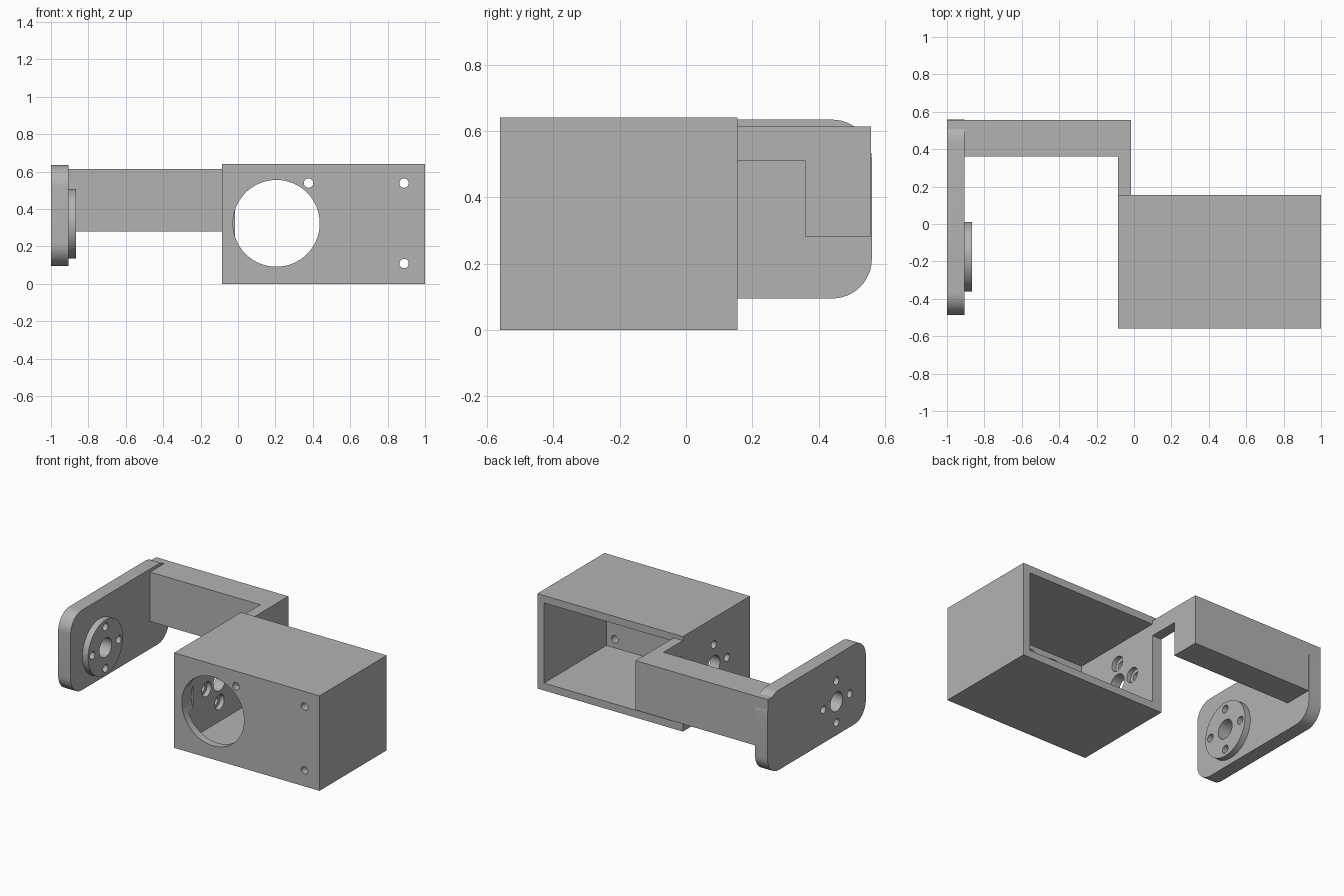
import bpy, bmesh
from math import pi, radians, sin, cos
from mathutils import Matrix, Vector

cube = bpy.data.objects.get("Cube")
if cube:
    bpy.data.objects.remove(cube, do_unlink=True)

grey = bpy.data.materials.new("matte grey")
grey.use_nodes = True
colour = (0.45, 0.45, 0.45, 1)
grey.diffuse_color = colour
grey.node_tree.nodes["Principled BSDF"].inputs["Base Color"].default_value = colour


def finish(name, bm):
    bmesh.ops.recalc_face_normals(bm, faces=bm.faces)
    mesh = bpy.data.meshes.new(name)
    bm.to_mesh(mesh)
    bm.free()
    mesh.materials.append(grey)
    ob = bpy.data.objects.new(name, mesh)
    bpy.context.collection.objects.link(ob)
    return ob


def box(name, low, high, corner=0):
    """Box between two corners; corner rounds the edges that run along x."""
    low, high = Vector(low), Vector(high)
    bm = bmesh.new()
    bmesh.ops.create_cube(bm, size=1, matrix=Matrix.Translation((low + high) / 2)
                          @ Matrix.Diagonal((*(high - low), 1)))
    if corner:
        edges = [e for e in bm.edges
                 if abs(e.verts[0].co.x - e.verts[1].co.x) > 0.01]
        bmesh.ops.bevel(bm, geom=edges, offset=corner, segments=12,
                        profile=0.5, affect='EDGES')
    return finish(name, bm)


def cylinder(name, centre, radius, length, axis, sides=32):
    turn = Matrix.Rotation(pi / 2, 4, 'Y' if axis == 'x' else 'X')
    bm = bmesh.new()
    bmesh.ops.create_cone(bm, cap_ends=True, segments=sides, radius1=radius,
                          radius2=radius, depth=length,
                          matrix=Matrix.Translation(centre) @ turn)
    return finish(name, bm)


def cut(ob, cutter):
    """Subtract the cutter from the part and discard it."""
    cutter.hide_render = True
    mod = ob.modifiers.new("cut", 'BOOLEAN')
    mod.operation, mod.solver, mod.object = 'DIFFERENCE', 'EXACT', cutter
    bpy.context.view_layer.objects.active = ob
    bpy.ops.object.modifier_apply(modifier=mod.name)
    bpy.data.objects.remove(cutter, do_unlink=True)


# Shared pivot axis and its ring of screw holes
PIVOT_Y, PIVOT_Z, RING = -0.175, 0.32, 0.14


def screw_ring(ob, x, length, radius):
    for i in range(4):
        a = i * pi / 2
        spot = (x, PIVOT_Y + RING * cos(a), PIVOT_Z + RING * sin(a))
        cut(ob, cylinder("screw_cutter", spot, radius, length, 'x'))


def pivot_holes(ob, x):
    cut(ob, cylinder("bore_cutter", (x, PIVOT_Y, PIVOT_Z), 0.065, 0.3, 'x'))
    screw_ring(ob, x, 0.3, 0.026)


# Housing, open at the back, with a thicker wall on the pivot side
housing = box("housing", (-0.085, -0.56, 0), (1, 0.155, 0.64))
cut(housing, box("cavity_cutter", (-0.015, -0.51, 0.05), (0.95, 0.3, 0.59)))
cut(housing, cylinder("window_cutter", (0.205, -0.56, 0.323), 0.232, 0.2, 'y', 64))
for x, z in ((0.377, 0.538), (0.888, 0.538), (0.888, 0.108)):
    cut(housing, cylinder("mount_cutter", (x, -0.56, z), 0.025, 0.2, 'y'))
pivot_holes(housing, -0.06)
screw_ring(housing, -0.01, 0.07, 0.05)  # counterbores on the inner side

# Cranked arm joining the housing to the end plate
strut = box("strut", (-0.085, 0.155, 0.51), (-0.015, 0.36, 0.613))
arm = box("arm", (-1, 0.36, 0.28), (-0.015, 0.557, 0.613))

# Rounded end plate with a raised pivot boss
end_plate = box("end_plate", (-1, -0.487, 0.095), (-0.907, 0.56, 0.634), corner=0.12)
boss = cylinder("pivot_boss", (-0.886, PIVOT_Y, PIVOT_Z), 0.186, 0.042, 'x', 64)
for part in (end_plate, boss):
    pivot_holes(part, -0.93)

# Smooth the round surfaces, keep the edges crisp
bpy.ops.object.select_all(action='DESELECT')
for part in (housing, strut, arm, end_plate, boss):
    part.select_set(True)
bpy.context.view_layer.objects.active = housing
bpy.ops.object.shade_smooth_by_angle(angle=radians(30))
